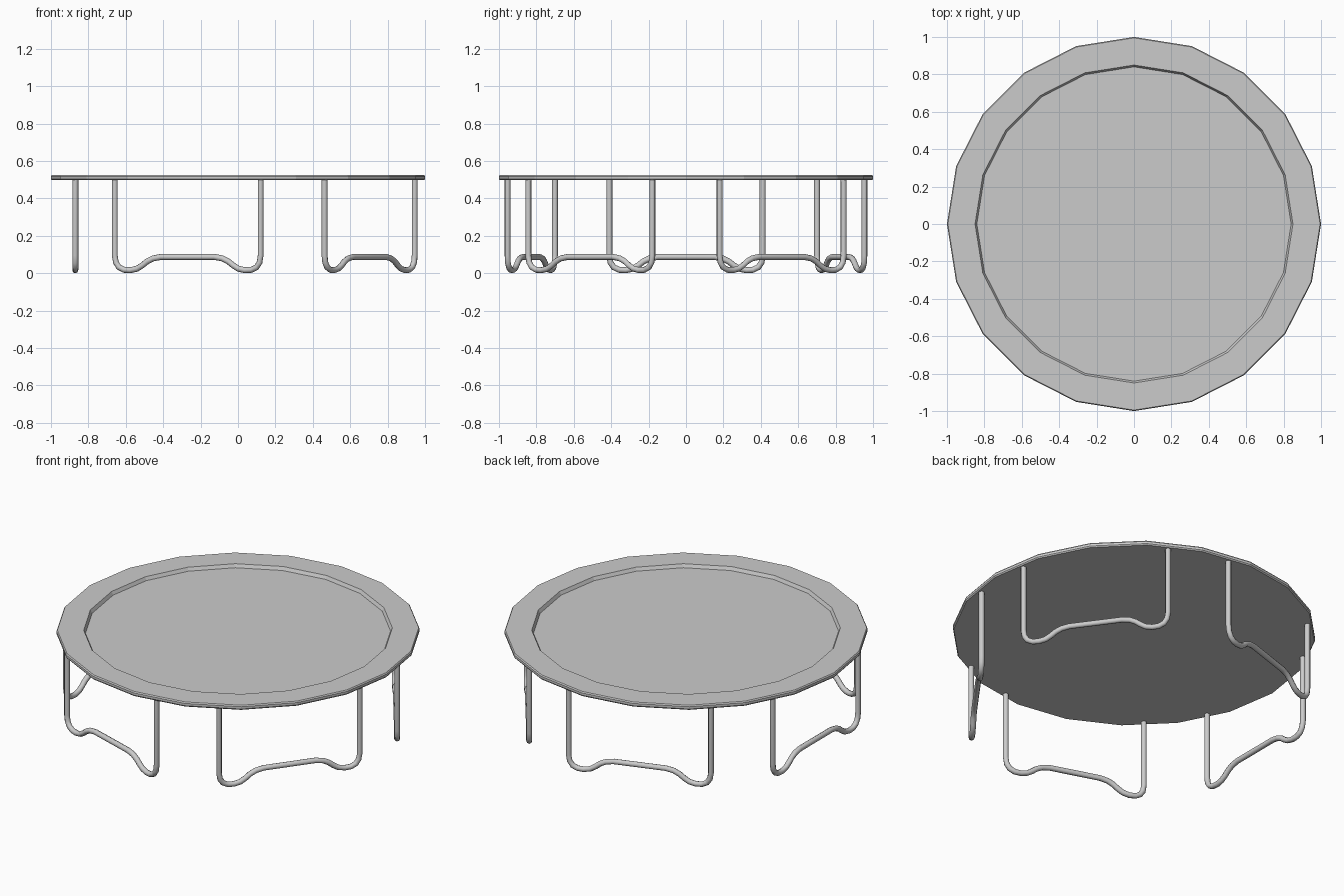
import bpy, bmesh
from math import sin, cos, tau, radians

if "Cube" in bpy.data.objects:
    bpy.data.objects.remove(bpy.data.objects["Cube"])

SIDES = 20
Z_LOW, Z_MAT, Z_TOP = 0.497, 0.505, 0.525


def lathe(name, profile, closed):
    """Revolve (radius, z) points; closed loops the section, otherwise the ends are capped."""
    bm = bmesh.new()
    rings = [[bm.verts.new((r * cos(i * tau / SIDES), r * sin(i * tau / SIDES), z))
              for i in range(SIDES)] for r, z in profile]
    count = len(rings) if closed else len(rings) - 1
    for k in range(count):
        a, b = rings[k], rings[(k + 1) % len(rings)]
        for i in range(SIDES):
            j = (i + 1) % SIDES
            bm.faces.new((a[i], a[j], b[j], b[i]))
    if not closed:
        bm.faces.new(rings[0])
        bm.faces.new(rings[-1])
    bmesh.ops.recalc_face_normals(bm, faces=bm.faces)
    mesh = bpy.data.meshes.new(name)
    bm.to_mesh(mesh)
    bm.free()
    obj = bpy.data.objects.new(name, mesh)
    bpy.context.collection.objects.link(obj)
    return obj


# Padded rim and recessed jumping mat
lathe("rim_pad", [(0.84, Z_LOW), (0.995, Z_LOW), (1.0, 0.504), (1.0, 0.518), (0.995, Z_TOP),
                  (0.85, Z_TOP), (0.84, Z_MAT)], True)
lathe("jumping_mat", [(0.84, Z_LOW), (0.84, Z_MAT)], False)

# Half outline of a leg: (sideways, height), from post top to middle of crossbar
half = [(0.41, 0.505), (0.41, 0.095), (0.404, 0.058), (0.387, 0.032), (0.358, 0.018),
        (0.322, 0.016), (0.285, 0.024), (0.255, 0.042), (0.228, 0.063),
        (0.195, 0.079), (0.15, 0.087)]
path = half + [(-s, z) for s, z in reversed(half)]

# One bent tube leg, converted to a mesh
curve = bpy.data.curves.new("leg_path", "CURVE")
curve.dimensions = "3D"
curve.bevel_depth = 0.016
curve.bevel_resolution = 2
curve.use_fill_caps = True
spline = curve.splines.new("POLY")
spline.points.add(len(path) - 1)
for point, (s, z) in zip(spline.points, path):
    point.co = (0.87, s, z, 1)
leg = bpy.data.objects.new("leg_1", curve)
bpy.context.collection.objects.link(leg)
bpy.context.view_layer.objects.active = leg
leg.select_set(True)
bpy.ops.object.convert(target="MESH")
leg = bpy.context.view_layer.objects.active
bpy.ops.object.shade_smooth_by_angle(angle=radians(50))

# Five legs around the frame, one square to the left side
for i in range(5):
    part = leg if i == 0 else leg.copy()
    if i:
        part.name = f"leg_{i + 1}"
        bpy.context.collection.objects.link(part)
    part.rotation_euler.z = radians(180 + 72 * i)
